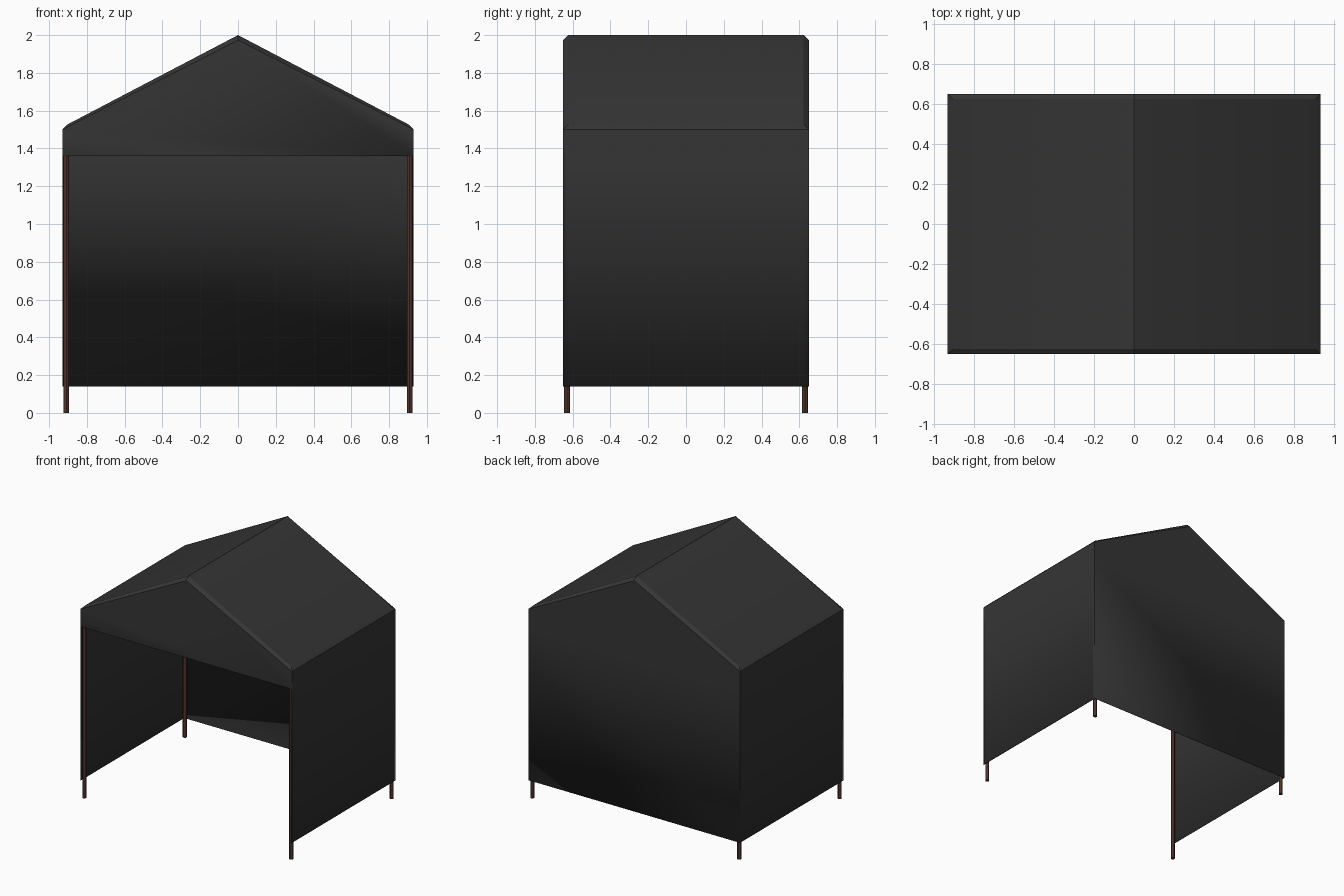
import bpy, bmesh

cube = bpy.data.objects.get("Cube")
if cube:
    bpy.data.objects.remove(cube, do_unlink=True)


def material(name, rgb):
    m = bpy.data.materials.new(name)
    m.use_nodes = True
    m.diffuse_color = (*rgb, 1)
    m.node_tree.nodes["Principled BSDF"].inputs["Base Color"].default_value = (*rgb, 1)
    return m


fabric_mat = material("charcoal fabric", (0.036, 0.036, 0.036))
pole_mat = material("brown metal", (0.075, 0.033, 0.026))

HALF_X, HALF_Y = 0.93, 0.65
HEM, VALANCE, EAVE, RIDGE = 0.14, 1.36, 1.50, 2.0
EDGE = 0.027  # size of the softened roof edges


def profile(inset):
    """Cross-section of the cover; the roof drops where it meets the gables."""
    if inset:
        shoulder, top = (HALF_X - EDGE, EAVE + EDGE), RIDGE
    else:
        shoulder, top = (HALF_X, EAVE), RIDGE - EDGE
    half = [(HALF_X, HEM), (HALF_X, VALANCE), (HALF_X, EAVE), shoulder]
    return [(-x, z) for x, z in half] + [(0, top)] + half[::-1]


# Fabric cover: side walls, roof, closed back and front valance
bm = bmesh.new()
rings = []
for y, inset in ((-HALF_Y, False), (-HALF_Y + EDGE, True),
                 (HALF_Y - EDGE, True), (HALF_Y, False)):
    rings.append([bm.verts.new((x, y, z)) for x, z in profile(inset)])
for a, b in zip(rings, rings[1:]):
    for i in range(len(a) - 1):
        bm.faces.new((a[i], b[i], b[i + 1], a[i + 1]))
bm.faces.new(rings[0][1:-1])
bm.faces.new(rings[-1][::-1])
bmesh.ops.remove_doubles(bm, verts=bm.verts, dist=0.0005)
bmesh.ops.recalc_face_normals(bm, faces=bm.faces)
top_face = max(bm.faces, key=lambda f: f.calc_center_median().z * f.calc_area())
if any(f.normal.z < -0.1 for f in bm.faces):
    bmesh.ops.reverse_faces(bm, faces=bm.faces)
mesh = bpy.data.meshes.new("fabric_cover")
bm.to_mesh(mesh)
bm.free()
mesh.materials.append(fabric_mat)
cover = bpy.data.objects.new("fabric_cover", mesh)
bpy.context.collection.objects.link(cover)
bpy.ops.object.select_all(action="DESELECT")
cover.select_set(True)
bpy.context.view_layer.objects.active = cover
bpy.ops.object.shade_smooth_by_angle(angle=0.52)
shell = cover.modifiers.new("thin cloth", "SOLIDIFY")
shell.thickness = 0.005
shell.offset = -1

# Corner poles
for sx, side in ((1, "left"), (-1, "right")):
    for sy, end in ((-1, "front"), (1, "back")):
        bpy.ops.mesh.primitive_cylinder_add(
            vertices=12, radius=0.015, depth=EAVE,
            location=(sx * 0.909, sy * 0.63, EAVE / 2))
        pole = bpy.context.object
        pole.name = f"{end}_{side}_pole"
        pole.data.materials.append(pole_mat)
        bpy.ops.object.shade_smooth_by_angle()
